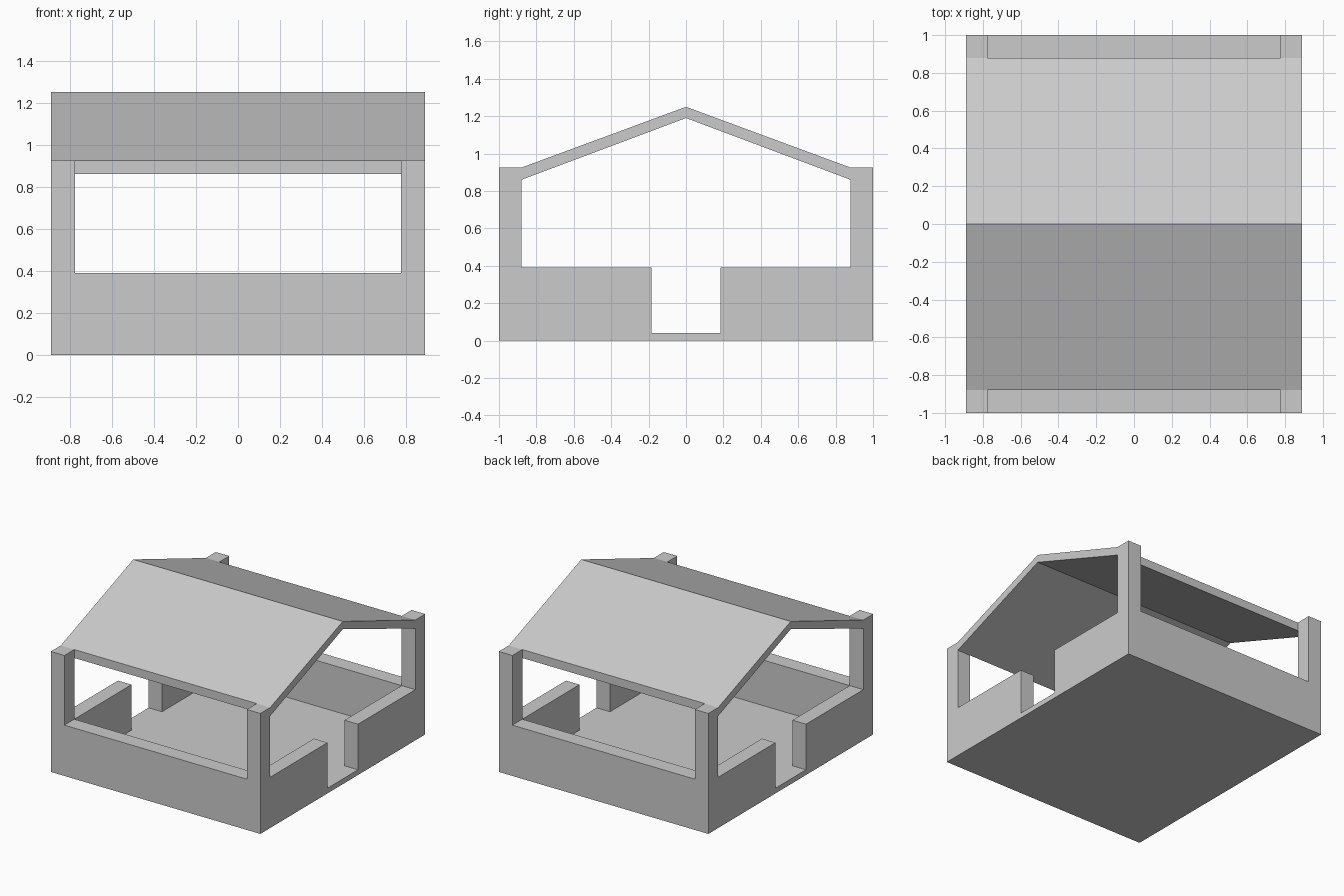
import bpy
import bmesh

if "Cube" in bpy.data.objects:
    bpy.data.objects.remove(bpy.data.objects["Cube"])

X, Y = 0.89, 1.0              # outer half sizes
XI, YI = 0.775, 0.88          # inner half sizes
FLOOR, RAIL, POST = 0.04, 0.39, 0.925
DOOR = 0.185                  # half width of the door gaps


def extrude_x(name, profile, x0, x1):
    """Solid made by sweeping a (y, z) profile from x0 to x1."""
    bm = bmesh.new()
    face = bm.faces.new([bm.verts.new((x0, y, z)) for y, z in profile])
    out = bmesh.ops.extrude_face_region(bm, geom=[face])
    verts = [v for v in out["geom"] if isinstance(v, bmesh.types.BMVert)]
    bmesh.ops.translate(bm, verts=verts, vec=(x1 - x0, 0, 0))
    bmesh.ops.recalc_face_normals(bm, faces=bm.faces)
    mesh = bpy.data.meshes.new(name)
    bm.to_mesh(mesh)
    bm.free()
    obj = bpy.data.objects.new(name, mesh)
    bpy.context.collection.objects.link(obj)
    return obj


def rect(y0, y1, z0, z1):
    return [(y0, z0), (y1, z0), (y1, z1), (y0, z1)]


# Floor slab
extrude_x("floor", rect(-Y, Y, 0, FLOOR), -X, X)

# Long low walls at front and back, between the corner posts
for side, s in (("front", -1), ("back", 1)):
    extrude_x(side + "_wall", rect(s * YI, s * Y, FLOOR, RAIL), -XI, XI)

    # End wall halves beside each door gap, rising into a corner post
    profile = [(DOOR, FLOOR), (Y, FLOOR), (Y, POST), (YI, POST),
               (YI, RAIL), (DOOR, RAIL)]
    profile = [(s * y, z) for y, z in profile]
    for end, e in (("left", -1), ("right", 1)):
        extrude_x(f"{side}_{end}_wall_and_post", profile, e * XI, e * X)

# Gable roof panel resting between the posts
extrude_x("roof", [(-YI, 0.86), (0, 1.19), (YI, 0.86),
                   (YI, POST), (0, 1.25), (-YI, POST)], -X, X)
